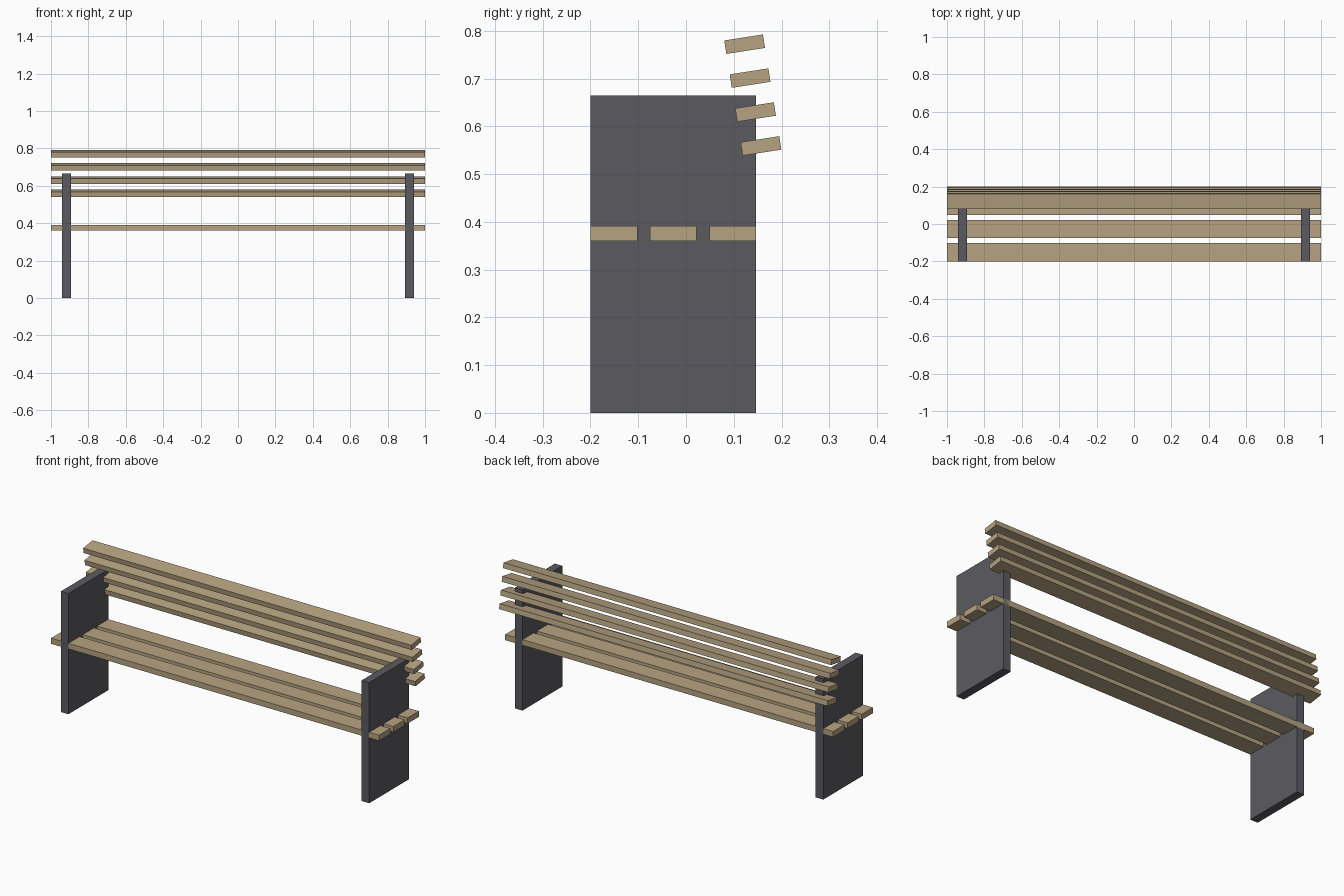
import bpy
from math import radians

cube = bpy.data.objects.get("Cube")
if cube:
    bpy.data.objects.remove(cube, do_unlink=True)


def make_material(name, rgb):
    mat = bpy.data.materials.new(name)
    mat.use_nodes = True
    mat.diffuse_color = (*rgb, 1)
    mat.node_tree.nodes["Principled BSDF"].inputs["Base Color"].default_value = (*rgb, 1)
    return mat


wood = make_material("pale wood", (0.47, 0.37, 0.225))
slate = make_material("dark slate", (0.105, 0.102, 0.117))


def box(name, centre, size, mat, tilt=0):
    bpy.ops.mesh.primitive_cube_add(size=1, location=centre, rotation=(radians(tilt), 0, 0))
    obj = bpy.context.object
    obj.name = name
    obj.scale = size
    obj.data.materials.append(mat)
    return obj


# Side panels that act as legs and armrests
for side, sign in (("left", 1), ("right", -1)):
    box(f"{side}_side_panel", (sign * 0.917, -0.0265, 0.3325), (0.046, 0.347, 0.665), slate)

# Flat seat slats passing through the panels
for i in range(3):
    box(f"seat_slat_{i + 1}", (0, -0.151 + i * 0.1245, 0.3755), (2, 0.098, 0.031), wood)

# Tilted backrest slats, stepping forward as they rise
for i in range(4):
    box(f"back_slat_{i + 1}", (0, 0.157 - i * 0.0114, 0.559 + i * 0.071),
        (2, 0.082, 0.0285), wood, tilt=8.8)
